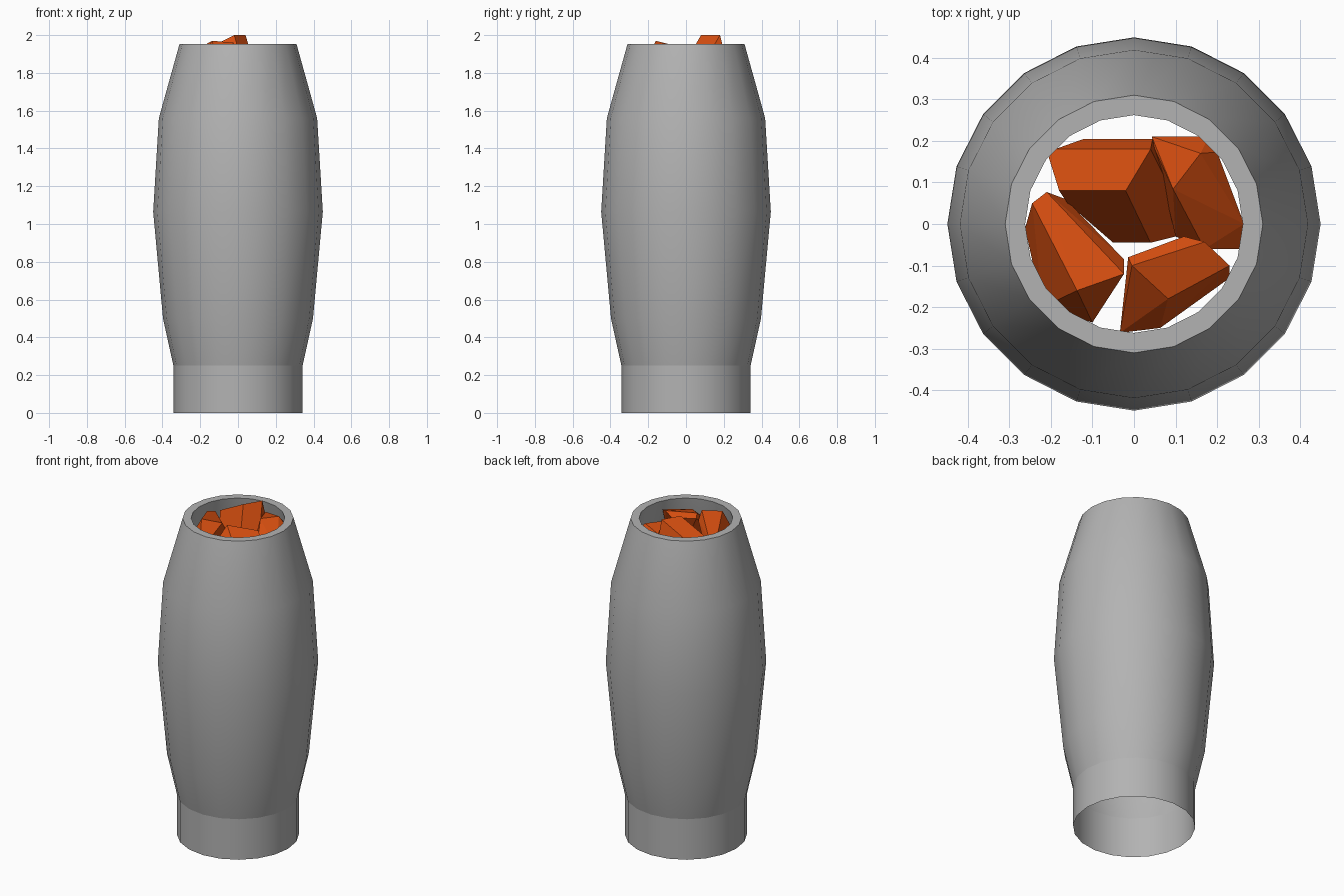
import bpy, bmesh, math

if "Cube" in bpy.data.objects:
    bpy.data.objects.remove(bpy.data.objects["Cube"])

SIDES = 20


def make_material(name, colour):
    mat = bpy.data.materials.new(name)
    mat.diffuse_color = (*colour, 1)
    mat.use_nodes = True
    mat.node_tree.nodes["Principled BSDF"].inputs["Base Color"].default_value = mat.diffuse_color
    return mat


def add_object(name, bm, material):
    bmesh.ops.recalc_face_normals(bm, faces=bm.faces)
    mesh = bpy.data.meshes.new(name)
    bm.to_mesh(mesh)
    bm.free()
    mesh.materials.append(material)
    obj = bpy.data.objects.new(name, mesh)
    bpy.context.collection.objects.link(obj)
    return obj


def lathe(name, profile, material):
    bm = bmesh.new()
    rings = [[bm.verts.new((r * math.cos(2 * math.pi * i / SIDES),
                            r * math.sin(2 * math.pi * i / SIDES), z))
              for i in range(SIDES)] for r, z in profile]
    for a, b in zip(rings, rings[1:]):
        for i in range(SIDES):
            j = (i + 1) % SIDES
            bm.faces.new((a[i], a[j], b[j], b[i]))
    return add_object(name, bm, material)


def chunk(name, points, material):
    # convex faceted lump
    bm = bmesh.new()
    for p in points:
        bm.verts.new(p)
    bmesh.ops.convex_hull(bm, input=bm.verts)
    loose = [v for v in bm.verts if not v.link_faces]
    bmesh.ops.delete(bm, geom=loose, context='VERTS')
    bmesh.ops.dissolve_limit(bm, angle_limit=math.radians(7),
                             verts=bm.verts, edges=bm.edges)
    return add_object(name, bm, material)


grey = make_material("dark_grey", (0.45, 0.45, 0.45))
orange = make_material("orange", (0.66, 0.075, 0.005))

# open-bottomed barrel shell with a folded-in rim
shell = lathe("barrel_shell", [
    (0.342, 0.0), (0.342, 0.25), (0.397, 0.50), (0.449, 1.065),
    (0.419, 1.56), (0.31, 1.952), (0.262, 1.952), (0.30, 1.75), (0.36, 1.56)], grey)
bpy.context.view_layer.objects.active = shell
shell.select_set(True)
# keep the rim and the foot crease crisp
bpy.ops.object.shade_smooth_by_angle(angle=math.radians(35))
for e in shell.data.edges:
    if all(abs(shell.data.vertices[v].co.z - 0.25) < 1e-4 for v in e.vertices):
        e.use_edge_sharp = True

# orange chunks filling the mouth
chunk("chunk_back", [
    (0.04, 0.18, 2.0), (-0.02, 0.08, 2.0), (-0.18, 0.08, 1.92),
    (-0.205, 0.16, 1.885), (-0.19, 0.18, 1.885), (0.045, 0.205, 1.90),
    (-0.12, 0.205, 1.84), (0.04, -0.045, 1.79), (-0.05, -0.045, 1.745),
    (-0.16, 0.05, 1.872), (0.14, -0.02, 1.66), (0.05, 0.15, 1.62)], orange)
chunk("chunk_left", [
    (-0.245, 0.05, 1.91), (-0.137, -0.16, 1.97), (-0.024, -0.12, 1.96),
    (-0.21, 0.077, 1.91), (-0.024, -0.085, 1.91), (-0.165, 0.06, 1.86),
    (-0.262, -0.01, 1.80), (-0.22, -0.20, 1.80), (-0.10, -0.237, 1.80),
    (-0.12, -0.08, 1.70)], orange)
chunk("chunk_front", [
    (-0.005, -0.10, 1.945), (0.082, -0.18, 1.915), (0.23, -0.10, 1.905),
    (0.17, -0.043, 1.935), (-0.014, -0.08, 1.92), (0.12, -0.03, 1.91),
    (-0.034, -0.262, 1.80), (0.063, -0.25, 1.80), (0.23, -0.13, 1.80),
    (0.10, -0.12, 1.70)], orange)
chunk("chunk_right", [
    (0.043, 0.21, 1.92), (0.16, 0.17, 1.94), (0.094, 0.084, 1.94),
    (0.05, 0.18, 1.92), (0.18, 0.21, 1.88), (0.20, 0.173, 1.90),
    (0.265, 0.0, 1.82), (0.26, -0.06, 1.78), (0.17, -0.06, 1.83),
    (0.10, -0.03, 1.74), (0.15, 0.10, 1.66)], orange)
